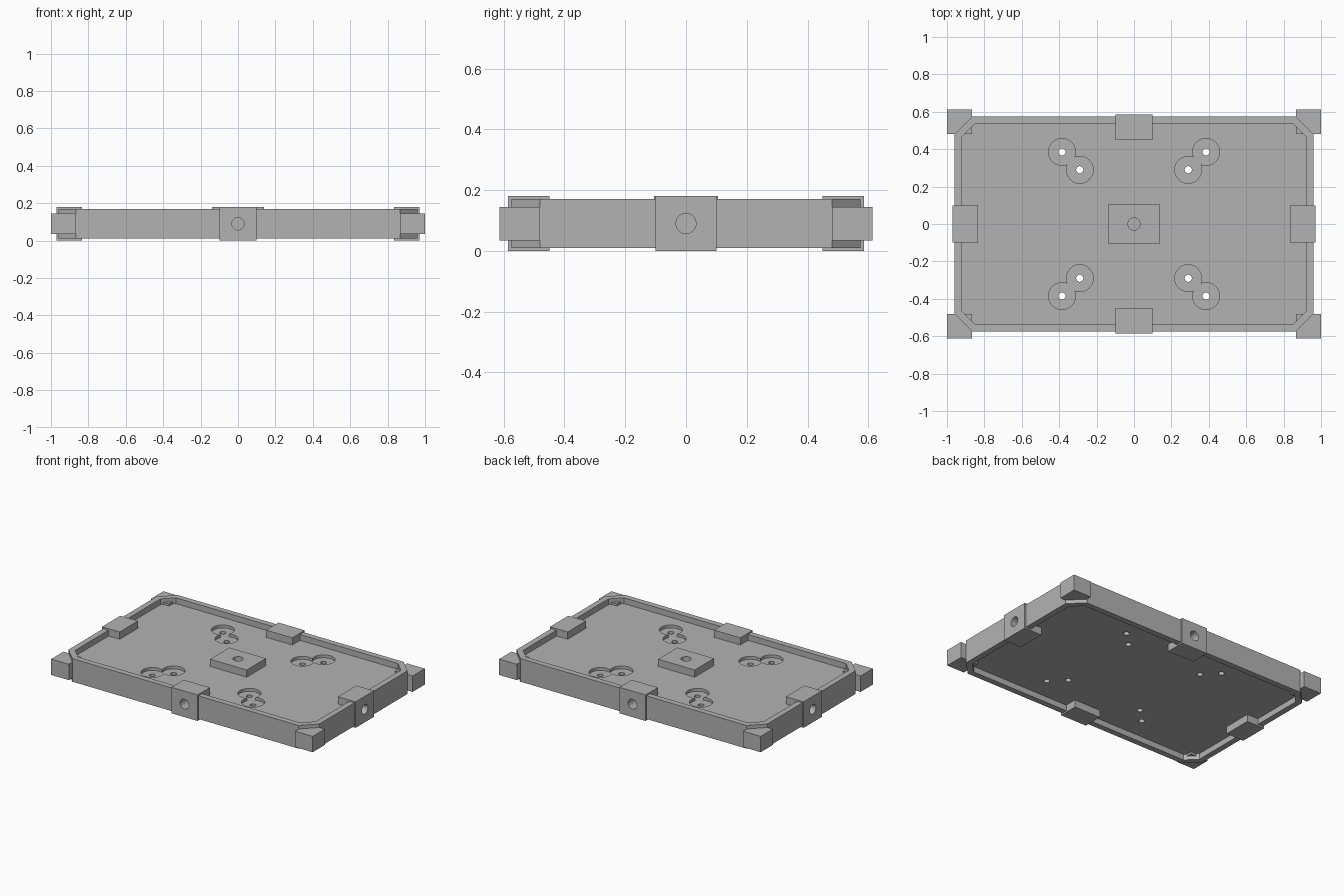
import bpy, bmesh, math
from mathutils import Matrix, Vector

if "Cube" in bpy.data.objects:
    bpy.data.objects.remove(bpy.data.objects["Cube"], do_unlink=True)

grey = bpy.data.materials.new("Plain grey")
grey.use_nodes = True
grey.diffuse_color = (0.45, 0.45, 0.45, 1)
grey.node_tree.nodes["Principled BSDF"].inputs["Base Color"].default_value = grey.diffuse_color


def finish(name, bm):
    bmesh.ops.recalc_face_normals(bm, faces=bm.faces)
    mesh = bpy.data.meshes.new(name)
    bm.to_mesh(mesh)
    bm.free()
    mesh.materials.append(grey)
    obj = bpy.data.objects.new(name, mesh)
    bpy.context.scene.collection.objects.link(obj)
    return obj


def prism(name, hx, hy, cut, z0, z1):
    """Rectangle with chamfered corners, extruded upwards."""
    bm = bmesh.new()
    outline = []
    for sx, sy in ((1, 1), (-1, 1), (-1, -1), (1, -1)):
        pair = [(sx * hx, sy * (hy - cut)), (sx * (hx - cut), sy * hy)]
        outline += pair if sx == sy else pair[::-1]
    face = bm.faces.new([bm.verts.new((x, y, z0)) for x, y in outline])
    top = bmesh.ops.extrude_face_region(bm, geom=[face])["geom"]
    verts = [v for v in top if isinstance(v, bmesh.types.BMVert)]
    bmesh.ops.translate(bm, verts=verts, vec=(0, 0, z1 - z0))
    return finish(name, bm)


def box(name, low, high):
    low, high = Vector(low), Vector(high)
    bm = bmesh.new()
    size = Matrix.Diagonal((high - low).to_4d())
    bmesh.ops.create_cube(bm, size=1, matrix=Matrix.Translation((low + high) / 2) @ size)
    return finish(name, bm)


def drill(center, radius, depth, axis=(0, 0, 1)):
    """Round cutter centred on a point."""
    bm = bmesh.new()
    turn = Vector((0, 0, 1)).rotation_difference(Vector(axis)).to_matrix().to_4x4()
    bmesh.ops.create_cone(bm, cap_ends=True, segments=48, radius1=radius, radius2=radius,
                          depth=depth, matrix=Matrix.Translation(center) @ turn)
    return finish("hole_cutter", bm)


def carve(obj, cutter, keep=False):
    mod = obj.modifiers.new("Cut", "BOOLEAN")
    mod.operation, mod.solver, mod.object = "DIFFERENCE", "EXACT", cutter
    cutter.hide_render = True
    bpy.context.view_layer.objects.active = obj
    bpy.ops.object.modifier_apply(modifier=mod.name)
    if not keep:
        bpy.data.objects.remove(cutter, do_unlink=True)


# Tray with a shallow recess on both sides
FLOOR, UNDER = 0.13, 0.05
tray = prism("tray", 0.96, 0.575, 0.095, 0.01, 0.17)
carve(tray, prism("upper_recess", 0.92, 0.535, 0.07, FLOOR, 0.3))
carve(tray, prism("lower_recess", 0.92, 0.535, 0.07, -0.1, UNDER))

# Paired counterbored screw holes in each quarter
for sx in (-1, 1):
    for sy in (-1, 1):
        for d in (0.29, 0.385):
            carve(tray, drill((sx * d, sy * d, FLOOR), 0.072, 0.04))
            carve(tray, drill((sx * d, sy * d, 0.09), 0.019, 0.3))

parts = [tray]

# Edge clips with blind round sockets
for name, axis, reach in (("front_clip", (0, -1, 0), 0.585), ("back_clip", (0, 1, 0), 0.585),
                          ("left_clip", (1, 0, 0), 0.97), ("right_clip", (-1, 0, 0), 0.97)):
    out = Vector(axis)
    side = Vector((abs(out.y), abs(out.x), 0)) * 0.1
    ends = [out * reach + side, out * (reach - 0.135) - side]
    low = [min(e[i] for e in ends) for i in (0, 1)] + [0]
    high = [max(e[i] for e in ends) for i in (0, 1)] + [0.18]
    clip = box(name, low, high)
    cutter = drill(out * reach + Vector((0, 0, 0.09)), 0.033, 0.16, axis)
    carve(clip, cutter, keep=True)
    carve(tray, cutter)
    parts.append(clip)

# Corner blocks
for sx, side in ((1, "left"), (-1, "right")):
    for sy, end in ((-1, "front"), (1, "back")):
        xs = sorted((sx * 0.865, sx))
        ys = sorted((sy * 0.48, sy * 0.613))
        parts.append(box(f"{end}_{side}_corner_block", (xs[0], ys[0], 0.035), (xs[1], ys[1], 0.145)))

# Raised centre plate with a round socket
plate = box("centre_plate", (-0.14, -0.105, FLOOR - 0.01), (0.14, 0.105, 0.18))
carve(plate, drill((0, 0, 0.15), 0.033, 0.2))
parts.append(plate)

# Smooth round walls, keep hard edges
bpy.ops.object.select_all(action="DESELECT")
for obj in parts:
    obj.select_set(True)
bpy.context.view_layer.objects.active = tray
bpy.ops.object.shade_smooth_by_angle(angle=math.radians(30))
